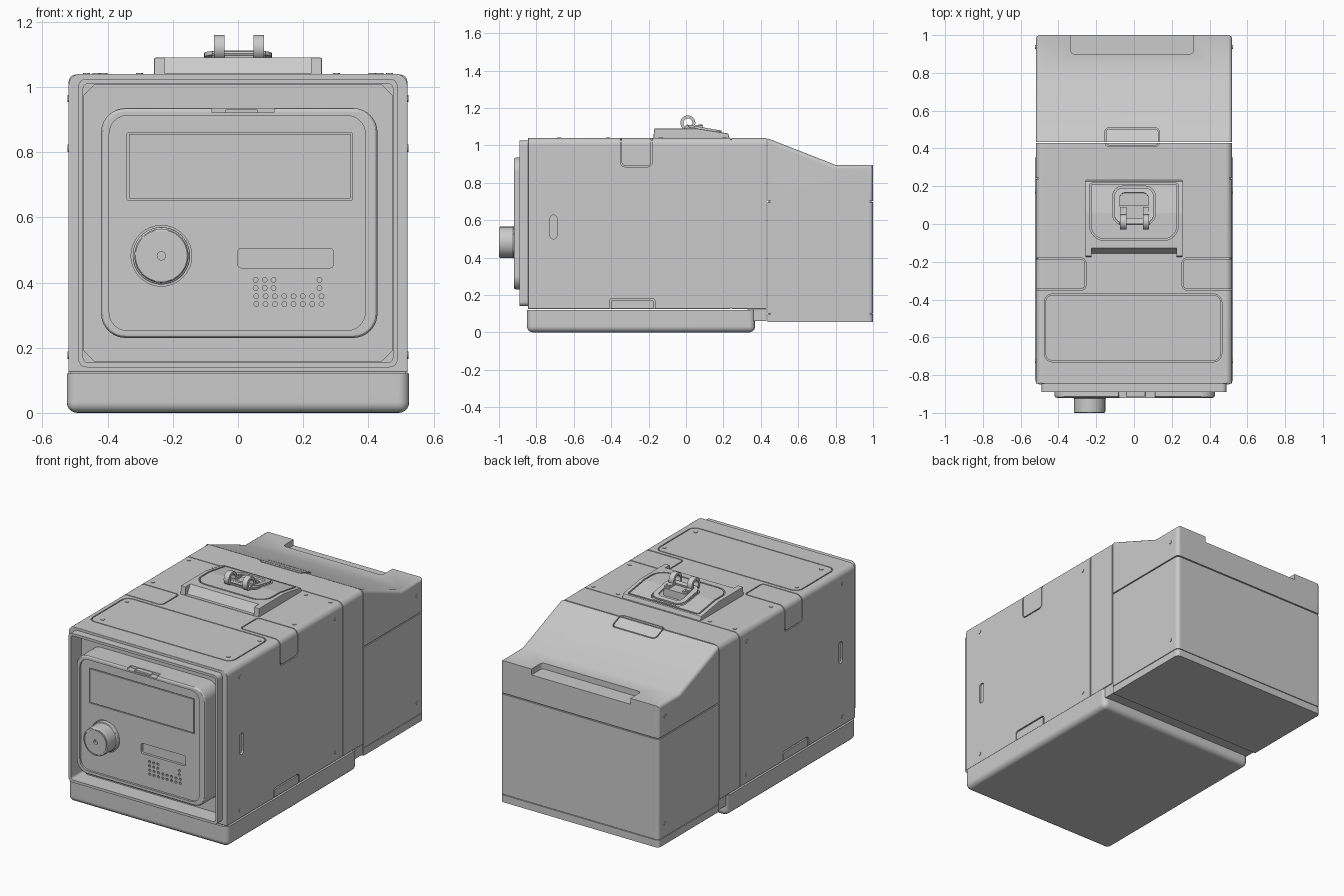
import bpy, bmesh, math
from mathutils import Matrix

if "Cube" in bpy.data.objects:
    bpy.data.objects.remove(bpy.data.objects["Cube"])

CUTTERS = []


def rr(u0, u1, v0, v1, r, rb=None, n=6):
    """Rounded rectangle outline; rb = radius of the two low-v corners."""
    rb = r if rb is None else rb
    pts = []
    for cu, cv, a, q in ((u1, v1, 0, r), (u0, v1, 90, r), (u0, v0, 180, rb), (u1, v0, 270, rb)):
        cx = cu - q if cu == u1 else cu + q
        cy = cv - q if cv == v1 else cv + q
        for i in range(n + 1):
            t = math.radians(a + 90 * i / n)
            pts.append((cx + q * math.cos(t), cy + q * math.sin(t)))
    return pts


def circ(u, v, r, n=32):
    return [(u + r * math.cos(2 * math.pi * i / n), v + r * math.sin(2 * math.pi * i / n)) for i in range(n)]


def prism(name, pts, axis, lo, hi, inner=None):
    """Extrude an outline along an axis; with inner it becomes a closed ring."""
    place = {'x': lambda u, v, t: (t, u, v), 'y': lambda u, v, t: (u, t, v), 'z': lambda u, v, t: (u, v, t)}[axis]
    bm = bmesh.new()
    loops = [[bm.verts.new(place(u, v, t)) for u, v in p] for p in ([pts, inner] if inner else [pts]) for t in (lo, hi)]
    if inner:
        order = [loops[0], loops[1], loops[3], loops[2], loops[0]]
    else:
        order = loops
        bm.faces.new(loops[0])
        bm.faces.new(loops[1])
    n = len(pts)
    for a, b in zip(order, order[1:]):
        for i in range(n):
            j = (i + 1) % n
            bm.faces.new((a[i], a[j], b[j], b[i]))
    bmesh.ops.recalc_face_normals(bm, faces=bm.faces)
    me = bpy.data.meshes.new(name)
    bm.to_mesh(me)
    bm.free()
    ob = bpy.data.objects.new(name, me)
    bpy.context.collection.objects.link(ob)
    return ob


def groove(axis, u0, u1, v0, v1, r, lo, hi, w=0.006, rb=None):
    """Cutter for a thin outline groove."""
    rb = r if rb is None else rb
    return prism("cutter", rr(u0, u1, v0, v1, r, rb), axis, lo, hi,
                 rr(u0 + w, u1 - w, v0 + w, v1 - w, max(r - w, .001), max(rb - w, .001)))


def bevel(ob, width, seg, pred):
    bm = bmesh.new()
    bm.from_mesh(ob.data)
    edges = [e for e in bm.edges if pred(e.verts[0].co, e.verts[1].co)]
    bmesh.ops.bevel(bm, geom=edges, offset=width, segments=seg, profile=0.5, affect='EDGES', clamp_overlap=True)
    bm.to_mesh(ob.data)
    bm.free()


def join(name, obs):
    bm = bmesh.new()
    for o in obs:
        bm.from_mesh(o.data)
    for o in obs[1:]:
        bpy.data.objects.remove(o)
    bm.to_mesh(obs[0].data)
    bm.free()
    obs[0].name = name
    return obs[0]


def cut(ob, cutters):
    for c in cutters:
        m = ob.modifiers.new("cut", 'BOOLEAN')
        m.object, m.operation, m.solver = c, 'DIFFERENCE', 'EXACT'
        c.hide_render = True
        CUTTERS.append(c)
    ev = ob.evaluated_get(bpy.context.evaluated_depsgraph_get())
    me = bpy.data.meshes.new_from_object(ev)
    ob.modifiers.clear()
    ob.data = me


# Main housing with front recess, seams, top panel and latch outlines
body = prism("main_housing", rr(-.52, .52, .125, 1.04, .035, .004), 'y', -.845, .43)
bevel(body, .01, 3, lambda a, b: a.y < -.84 and b.y < -.84)
tab_groove = groove('z', -.155, .135, .41, .51, .025, .996, 1.07)
cuts = [prism("cutter", rr(-.475, .475, .155, 1.01, .015), 'y', -.95, -.76),
        prism("cutter", rr(-.6, .6, .05, 1.1, .01), 'y', .238, .243, rr(-.514, .514, .13, 1.034, .03, .004)),
        groove('z', -.475, .465, -.73, -.37, .045, 1.03, 1.06), tab_groove]
for s in (-1, 1):
    a, b = sorted((s * .255, s * .6))
    x0, x1 = sorted((s * .509, s * .56))
    cuts += [groove('z', a, b, -.35, -.18, .025, 1.026, 1.08),
             groove('x', -.35, -.18, .885, 1.1, .025, x0, x1),
             groove('x', -.41, -.165, .1, .182, .02, x0, x1, .008),
             prism("cutter", rr(-.727, -.69, .5, .627, .018), 'x', x0, x1)]
cut(body, cuts)

# Base tray and step under the housing
base = prism("base_tray", [(-.525, -.85), (.525, -.85), (.525, .37), (-.525, .37)], 'z', 0, .121)
bevel(base, .032, 5, lambda a, b: min(a.z, b.z) < .01)
prism("under_step", rr(-.515, .515, .06, .14, .004), 'y', .33, .43)

# Rear cover with sloped top, seams and edge notch
rear = prism("rear_cover", [(.435, .055), (1, .055), (1, .895), (.8, .895), (.435, 1.038)], 'x', -.52, .52)
bevel(rear, .022, 4, lambda a, b: abs(a.x - b.x) < .01 and (min(a.z, b.z) > .85 or (a.y > .99 and b.y > .99)))
big = rr(-.6, .6, .3, 1.1, .02)
core = rr(-.513, .513, .44, .993, .02)
cut(rear, [prism("cutter", big, 'z', .696, .703, core), prism("cutter", big, 'z', .098, .102, core),
           prism("cutter", rr(-.335, .315, .9, 1.1, .02), 'z', .86, .95), tab_groove])

# Front bezel frame and recessed back plate with clipped corners
bezel = prism("front_bezel", rr(-.49, .49, .14, 1.025, .025), 'y', -.89, -.84, rr(-.475, .475, .155, 1.01, .015))
c = .035
prism("recess_plate", [(-.474 + c, .156), (.474 - c, .156), (.474, .156 + c), (.474, 1.009 - c),
                       (.474 - c, 1.009), (-.474 + c, 1.009), (-.474, 1.009 - c), (-.474, .156 + c)], 'y', -.79, -.75)

# Control door with rim, display, slot, speaker holes and top finger notch
KX, KZ = -.235, .482
door = prism("control_door", rr(-.42, .428, .23, .935, .075, n=8), 'y', -.92, -.77)
bevel(door, .012, 3, lambda a, b: a.y < -.91 and b.y < -.91)
holes = []
for z in (.408, .383, .358, .334):
    xs = (.054, .082, .109, .25) if z > .37 else [.056 + .0286 * i for i in range(8)]
    holes += [prism("h", circ(x, z, .0075, 8), 'y', -.93, -.895) for x in xs]
cut(door, [prism("cutter", rr(-.395, .39, .253, .912, .055, n=8), 'y', -.95, -.908),
           groove('y', -.34, .35, .652, .86, .004, -.93, -.902, .005),
           prism("cutter", rr(0, .292, .445, .505, .01), 'y', -.93, -.893),
           prism("cutter", circ(KX, KZ, .093, 48), 'y', -.93, -.898),
           join("cutter", holes),
           prism("cutter", rr(-.082, .112, .921, .96, .006), 'y', -.95, -.885)])
prism("door_catch", rr(-.04, .06, .915, .931, .005), 'y', -.912, -.88)

# Round knob with stepped collar
collar = prism("knob_collar", circ(KX, KZ, .088, 48), 'y', -.925, -.89)
knob = prism("knob", circ(KX, KZ, .083, 48), 'y', -1, -.9)
for o in (collar, knob):
    y0 = min(v.co.y for v in o.data.vertices)
    bevel(o, .007, 3, lambda a, b: a.y < y0 + .001 and b.y < y0 + .001)
cut(knob, [prism("cutter", circ(KX, KZ, .013, 16), 'y', -1.1, -.985),
           prism("cutter", circ(KX, KZ, .074, 48), 'y', -1.1, -.996, circ(KX, KZ, .07, 48))])

# Raised hatch on top with scooped front, lid outline and handle well
hatch = prism("hatch_mount", [(-.175, 1.03), (-.17, 1.09), (.06, 1.09), (.225, 1.064), (.235, 1.03)], 'x', -.258, .258)
bevel(hatch, .006, 2, lambda a, b: max(a.z, b.z) > 1.05)
cut(hatch, [prism("cutter", [(-.25, 1.042), (-.155, 1.042), (-.108, 1.12), (-.25, 1.12)], 'x', -.225, .225),
            groove('z', -.235, .235, -.088, .216, .012, 1.056, 1.15, .008, .08),
            prism("cutter", rr(-.112, .112, -.002, .2, .05), 'z', 1.052, 1.15)])

# Bail handle frame, hinge plate and hook loops
bail = prism("bail_frame", rr(-.104, .104, .005, .193, .045), 'z', -.006, .006, rr(-.076, .076, .03, .168, .03))
bail.data.transform(Matrix.Translation((0, 0, 1.106)) @ Matrix.Rotation(math.radians(-10), 4, 'X'))
prism("hinge_plate", rr(-.08, .085, -.01, .1, .015), 'z', 1.05, 1.096)
for i, x in enumerate((-.057, .063)):
    prism("hook_loop_%d" % (i + 1), circ(.01, 1.12, .04, 28), 'x', x - .016, x + .016, circ(.01, 1.12, .024, 28))
    prism("hook_arm_%d" % (i + 1), [(.03, 1.112), (.09, 1.106), (.09, 1.088), (.03, 1.094)], 'x', x - .016, x + .016)
prism("hinge_pin", circ(.005, 1.102, .008, 12), 'x', -.08, .085)

# Screw heads on the top, sides and hinge plate
screws = []
for s in (-1, 1):
    for y, z in ((-.725, .965), (.172, .965), (-.725, .177), (.172, .177), (.937, .812), (.937, .177)):
        a, b = sorted((s * .51, s * .523))
        screws.append(prism("s", circ(y, z, .011, 12), 'x', a, b))
    for x, y in ((.465, .205), (.302, .205), (.465, -.135), (.435, -.418), (.412, -.68)):
        screws.append(prism("s", circ(s * x, y, .011, 12), 'z', 1.03, 1.043))
    screws.append(prism("s", circ(s * .06, .078, .01, 12), 'z', 1.09, 1.112))
join("screws", screws)

# Clean up cutters, then smooth shading with sharp edges kept
for c in set(CUTTERS):
    bpy.data.objects.remove(c)
for o in bpy.context.collection.objects:
    o.select_set(True)
    bpy.context.view_layer.objects.active = o
bpy.ops.object.shade_smooth_by_angle(angle=math.radians(30))
for o in bpy.context.collection.objects:
    o.modifiers.new("normals", 'WEIGHTED_NORMAL').keep_sharp = True
